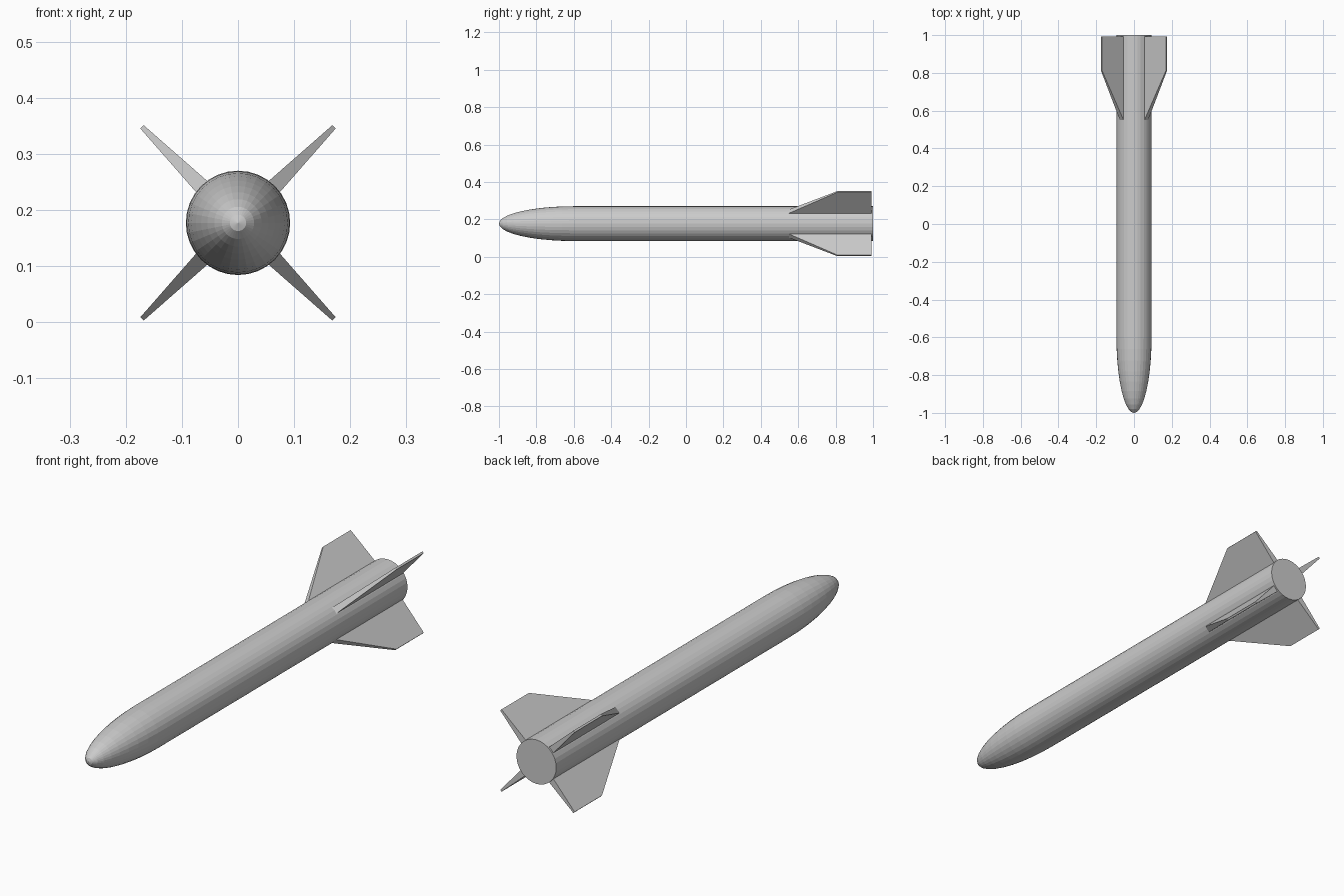
import bpy, bmesh, math

if "Cube" in bpy.data.objects:
    bpy.data.objects.remove(bpy.data.objects["Cube"])

R = 0.093          # body radius
CZ = 0.177         # height of the long axis
SIDES = 32


def make_object(name, bm):
    bmesh.ops.recalc_face_normals(bm, faces=bm.faces[:])
    mesh = bpy.data.meshes.new(name)
    bm.to_mesh(mesh)
    bm.free()
    ob = bpy.data.objects.new(name, mesh)
    ob.location = (0, 0, CZ)
    bpy.context.collection.objects.link(ob)
    return ob


# Body: lathed tube with an elliptical nose and a flat tail
profile = [(R * math.sin(a), -0.6 - 0.4 * math.cos(a))
           for a in (math.pi / 2 * i / 10 for i in range(1, 11))]
profile.append((R, 1.0))

bm = bmesh.new()
rings = []
for r, y in profile:
    rings.append([bm.verts.new((r * math.cos(2 * math.pi * k / SIDES), y,
                                r * math.sin(2 * math.pi * k / SIDES)))
                  for k in range(SIDES)])
for a, b in zip(rings, rings[1:]):
    for k in range(SIDES):
        n = (k + 1) % SIDES
        bm.faces.new((a[k], a[n], b[n], b[k]))
tip = bm.verts.new((0, -1.0, 0))
for k in range(SIDES):
    bm.faces.new((tip, rings[0][k], rings[0][(k + 1) % SIDES]))
bm.faces.new(rings[-1])
make_object("body", bm)

# Tail fins: swept plates, thick at the root and thin at the tip
# (radius, y, half thickness)
outline = [(0.085, 0.538, 0.0145), (0.242, 0.81, 0.0042),
           (0.242, 0.993, 0.0042), (0.085, 0.993, 0.0145)]
for i in range(4):
    bm = bmesh.new()
    left = [bm.verts.new((r, y, t)) for r, y, t in outline]
    right = [bm.verts.new((r, y, -t)) for r, y, t in outline]
    bm.faces.new(left)
    bm.faces.new(right[::-1])
    for k in range(4):
        n = (k + 1) % 4
        bm.faces.new((left[k], right[k], right[n], left[n]))
    fin = make_object(f"tail_fin_{i + 1}", bm)
    fin.rotation_euler = (0, math.radians(45 + 90 * i), 0)
